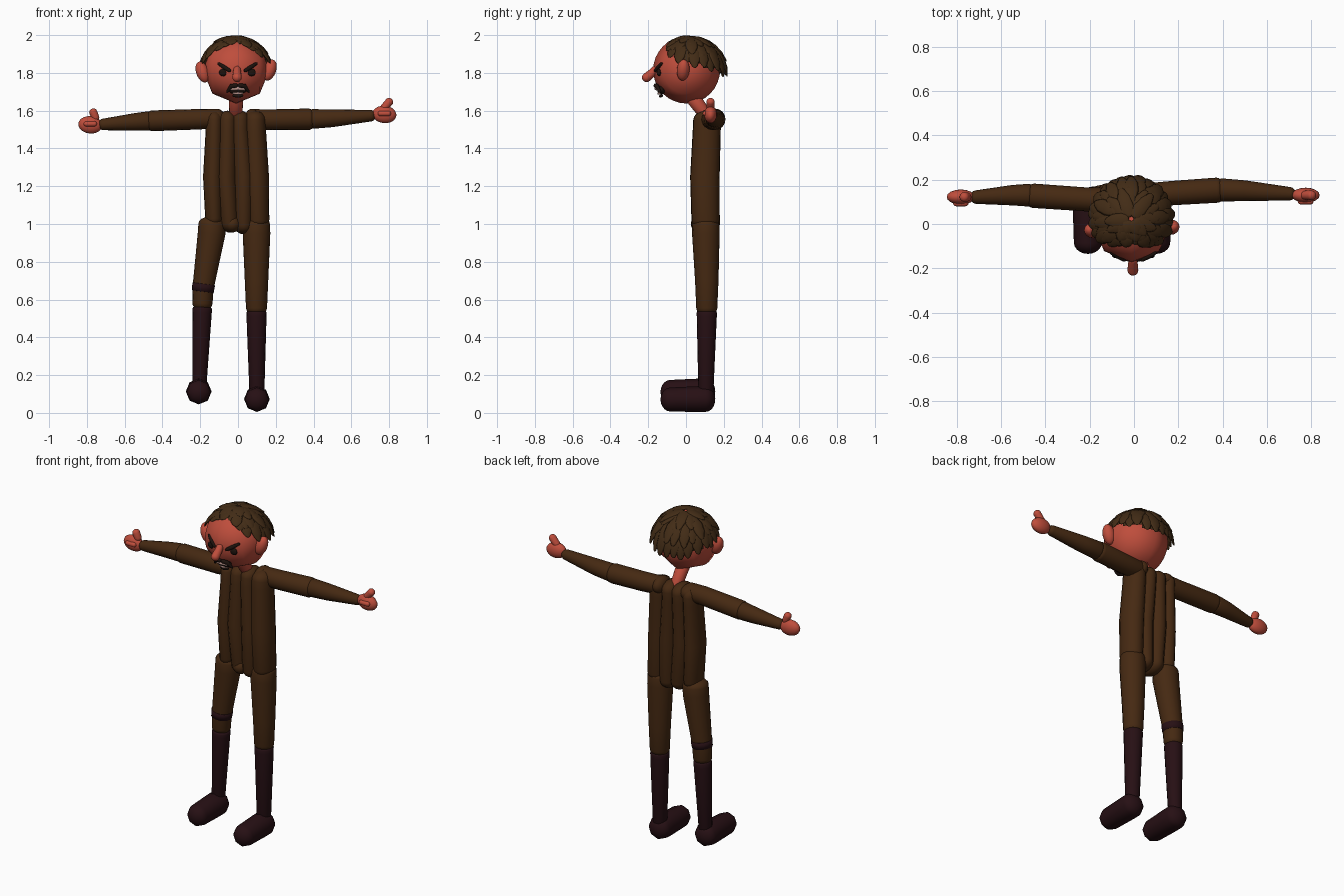
import bpy, bmesh, math, random
from mathutils import Vector, Matrix

if "Cube" in bpy.data.objects:
    bpy.data.objects.remove(bpy.data.objects["Cube"])
random.seed(4)


def material(name, rgb):
    m = bpy.data.materials.new(name)
    m.use_nodes = True
    m.diffuse_color = (*rgb, 1)
    m.node_tree.nodes["Principled BSDF"].inputs["Base Color"].default_value = (*rgb, 1)
    return m


SKIN = material("red skin", (0.52, 0.075, 0.045))
SUIT = material("brown cloth", (0.06, 0.022, 0.006))
BOOT = material("dark maroon", (0.02, 0.005, 0.007))
HAIR = material("brown hair", (0.055, 0.025, 0.008))
INK = material("dark brown", (0.012, 0.006, 0.004))
TEETH = material("pale pink", (0.55, 0.33, 0.29))

X, Y, Z = Vector((1, 0, 0)), Vector((0, 1, 0)), Vector((0, 0, 1))


def finish(name, bm, mat):
    bmesh.ops.recalc_face_normals(bm, faces=bm.faces)
    me = bpy.data.meshes.new(name)
    bm.to_mesh(me)
    bm.free()
    me.materials.append(mat)
    me.shade_smooth()
    ob = bpy.data.objects.new(name, me)
    bpy.context.collection.objects.link(ob)
    return ob


def sweep(bm, points, radii, cap, ref=Y, segs=16):
    """Round-ended tube through points; radii are (side, along ref) pairs."""
    pts = [Vector(p) for p in points]
    rads = [Vector(r) if isinstance(r, tuple) else Vector((r, r)) for r in radii]
    dist = [0.0]
    for a, b in zip(pts, pts[1:]):
        dist.append(dist[-1] + (b - a).length)
    total = dist[-1]
    ends = [(cap * (1 - math.cos(a)), math.sin(a)) for a in
            (i * math.pi / 10 for i in range(1, 6))]
    stations = ends + [(d, 1) for d in dist if cap * 1.05 < d < total - cap * 1.05]
    stations += [(total - d, s) for d, s in reversed(ends)]
    rings = []
    for d, s in stations:
        i = max(k for k in range(len(pts) - 1) if dist[k] <= d)
        t = (d - dist[i]) / (dist[i + 1] - dist[i])
        near = i if t < 0.5 else i + 1
        axis = pts[min(near + 1, len(pts) - 1)] - pts[max(near - 1, 0)]
        side = axis.cross(ref).normalized()
        deep = side.cross(axis).normalized()
        c, r = pts[i].lerp(pts[i + 1], t), rads[i].lerp(rads[i + 1], t) * s
        rings.append([bm.verts.new(c + side * r.x * math.cos(a) + deep * r.y * math.sin(a))
                      for a in (math.tau * k / segs for k in range(segs))])
    tips = [bm.verts.new(pts[0]), bm.verts.new(pts[-1])]
    for k in range(segs):
        n = (k + 1) % segs
        for p, q in zip(rings, rings[1:]):
            bm.faces.new((p[k], p[n], q[n], q[k]))
        bm.faces.new((tips[0], rings[0][n], rings[0][k]))
        bm.faces.new((tips[1], rings[-1][k], rings[-1][n]))


def tube(name, points, radii, mat, cap=0.03, ref=Y, segs=16):
    bm = bmesh.new()
    sweep(bm, points, radii, cap, ref, segs)
    return finish(name, bm, mat)


def ball(name, loc, size, mat, rot=(0, 0, 0), u=16, v=10):
    bm = bmesh.new()
    bmesh.ops.create_uvsphere(bm, u_segments=u, v_segments=v, radius=1)
    ob = finish(name, bm, mat)
    ob.location, ob.scale, ob.rotation_euler = loc, size, rot
    return ob


# Torso built from upright sausages
sausages = [("torso_right", -0.125, -0.133, -0.125, 0.046, 0.072, 0.98),
            ("torso_mid_right", -0.055, -0.062, -0.04, 0.05, 0.074, 0.955),
            ("torso_mid_left", 0.012, 0.03, 0.03, 0.05, 0.074, 0.945),
            ("torso_left", 0.09, 0.1, 0.108, 0.058, 0.072, 0.97)]
for name, x0, x1, x2, rx, ry, low in sausages:
    tube(name, [(x0, 0.115, 1.6), (x0, 0.11, 1.5), (x1, 0.1, 1.25), (x2, 0.105, low)],
         [(rx, ry), (rx, ry), (rx + 0.006, ry + 0.004), (rx, ry)], SUIT, 0.05)
ball("crotch", (-0.03, 0.08, 1.0), (0.045, 0.055, 0.045), SUIT)

# Arms
tube("right_upper_arm", [(-0.07, 0.115, 1.56), (-0.2, 0.11, 1.555), (-0.49, 0.13, 1.545)],
     [0.05, 0.054, 0.055], SUIT, 0.035)
tube("right_forearm", [(-0.45, 0.13, 1.547), (-0.55, 0.13, 1.54), (-0.74, 0.12, 1.525)],
     [0.053, 0.046, 0.028], SUIT, 0.025)
tube("left_upper_arm", [(0.05, 0.13, 1.555), (0.18, 0.14, 1.552), (0.41, 0.155, 1.555)],
     [0.053, 0.055, 0.057], SUIT, 0.035)
tube("left_forearm", [(0.37, 0.155, 1.555), (0.5, 0.15, 1.56), (0.73, 0.135, 1.575)],
     [0.053, 0.047, 0.028], SUIT, 0.025)
ball("left_shoulder", (0.075, 0.13, 1.56), (0.04, 0.065, 0.05), SUIT)
ball("right_shoulder", (-0.11, 0.12, 1.56), (0.05, 0.06, 0.045), SUIT)

# Hands with raised thumbs
for side, s, x, y, z in (("right", -1, -0.782, 0.122, 1.525), ("left", 1, 0.775, 0.13, 1.58)):
    ball(side + "_hand", (x, y, z), (0.064, 0.034, 0.046), SKIN, (0, 0.1, 0))
    tube(side + "_thumb", [(x - 0.015, y, z + 0.02), (x + 0.03 * (0.5 + s * 0.8), y, z + 0.082)]
         if s > 0 else [(x + 0.035, y, z + 0.02), (x + 0.008, y, z + 0.085)],
         [0.02, 0.022], SKIN, 0.02)
    tube(side + "_finger", [(x - 0.035, y - 0.028, z + 0.005), (x + 0.035, y - 0.028, z + 0.005)],
         [0.014, 0.014], SKIN, 0.014)

# Legs
tube("right_thigh", [(-0.135, 0.105, 1.04), (-0.14, 0.105, 0.95), (-0.185, 0.11, 0.66),
                     (-0.19, 0.11, 0.54)], [0.072, 0.073, 0.056, 0.052], SUIT, 0.04)
tube("left_thigh", [(0.098, 0.105, 1.04), (0.098, 0.105, 0.95), (0.098, 0.11, 0.7),
                    (0.098, 0.11, 0.515)], [0.07, 0.073, 0.062, 0.054], SUIT, 0.04)
tube("right_knee_band", [(-0.181, 0.11, 0.685), (-0.187, 0.11, 0.64)],
     [0.0605, 0.058], BOOT, 0.003)
tube("right_shin", [(-0.187, 0.11, 0.57), (-0.19, 0.11, 0.53), (-0.205, 0.105, 0.13)],
     [0.052, 0.051, 0.037], BOOT, 0.02)
tube("left_shin", [(0.098, 0.11, 0.55), (0.098, 0.11, 0.51), (0.1, 0.105, 0.09)],
     [0.054, 0.053, 0.039], BOOT, 0.02)
for side, x, z in (("right", -0.208, 0.11), ("left", 0.1, 0.07)):
    tube(side + "_foot", [(x, 0.155, z + 0.005), (x, 0.06, z + 0.003), (x, -0.135, z)],
         [0.068, 0.068, 0.062], BOOT, 0.05, Z, 8)

# Neck and faceted-profile head
tube("neck", [(-0.012, 0.125, 1.55), (-0.01, 0.02, 1.69)], [0.033, 0.04], SKIN, 0.01)
ball("head", (-0.01, 0.003, 1.815), (0.177, 0.177, 0.177), SKIN, (0, math.pi / 2, 0), 32, 4)
for side, s, y, z in (("right", -1, -0.03, 1.805), ("left", 1, -0.015, 1.815)):
    ball(side + "_ear", (-0.01 + s * 0.178, y, z), (0.034, 0.034, 0.058), SKIN,
         (0, s * 0.35, s * 0.3))
tube("nose", [(-0.005, -0.15, 1.835), (-0.005, -0.18, 1.8), (-0.005, -0.227, 1.76)],
     [0.017, 0.022, 0.026], SKIN, 0.025, X)

# Brows, eyes and mouth
for side, s in (("right", -1), ("left", 1)):
    tube(side + "_brow", [(-0.003 + s * 0.105, -0.126, 1.853), (-0.003 + s * 0.07, -0.148, 1.83),
                          (-0.003 + s * 0.035, -0.166, 1.808)],
         [(0.007, 0.008), (0.011, 0.009), (0.009, 0.008)], INK, 0.01)
    ball(side + "_eye", (-0.003 + s * 0.075, -0.143, 1.802), (0.022, 0.012, 0.02), INK)
    tube(side + "_moustache", [(0, -0.162, 1.734), (s * 0.035, -0.155, 1.73),
                               (s * 0.06, -0.135, 1.695)], [0.012, 0.012, 0.006], INK, 0.012)
ball("mouth", (-0.002, -0.13, 1.71), (0.048, 0.022, 0.024), INK)
tube("upper_teeth", [(-0.043, -0.146, 1.715), (0, -0.158, 1.718), (0.04, -0.146, 1.715)],
     [0.009, 0.01, 0.009], TEETH, 0.01)
tube("lower_teeth", [(-0.03, -0.136, 1.693), (0, -0.145, 1.692), (0.028, -0.136, 1.693)],
     [0.006, 0.007, 0.006], TEETH, 0.01)
tube("lower_lip", [(-0.03, -0.127, 1.68), (0, -0.135, 1.677), (0.028, -0.127, 1.68)],
     [0.007, 0.008, 0.007], INK, 0.01)

# Hair: overlapping flat locks swept down from the crown
CROWN = Vector((-0.013, 0.02, 1.802))
R = 0.185


def on_scalp(azimuth, polar, radius):
    """Azimuth zero faces the front."""
    return CROWN + radius * Vector((math.sin(polar) * math.sin(azimuth),
                                    -math.sin(polar) * math.cos(azimuth), math.cos(polar)))


def hairline(azimuth):
    back = (1 - math.cos(azimuth)) / 2
    low = math.radians(62 + 34 * back)
    forward = math.cos(azimuth)
    if forward > 0:
        low = min(low, math.asin(min(1, 0.115 / (R * max(forward, 0.01)))))
    return low


bm = bmesh.new()
for start, stop, count in ((0.55, 1.0, 26), (0.32, 0.78, 22), (0.04, 0.5, 16)):
    for k in range(count):
        az = math.tau * (k + random.uniform(-0.25, 0.25)) / count
        line = hairline(az) * random.uniform(0.95, 1.05)
        a, b = line * start, line * stop
        lift = random.uniform(0, 0.006)
        path = [on_scalp(az, a + (b - a) * t, R + lift + 0.012 * t * t * line / 1.6)
                for t in (0, 0.3, 0.65, 1)]
        width = 0.034
        sweep(bm, path, [(width * 0.7, 0.006), (width, 0.008), (width * 0.9, 0.007),
                         (width * 0.3, 0.003)], 0.012,
              on_scalp(az, (a + b) / 2, 1) - CROWN, 8)
finish("hair_locks", bm, HAIR)

# Scalp cap filling the gaps between locks
bm = bmesh.new()
bmesh.ops.create_uvsphere(bm, u_segments=32, v_segments=24, radius=R - 0.002)
bare = []
for v in bm.verts:
    polar = math.acos(max(-1, min(1, v.co.z / (R - 0.002))))
    if polar > hairline(math.atan2(v.co.x, -v.co.y)) * 0.97:
        bare.append(v)
bmesh.ops.delete(bm, geom=bare, context="VERTS")
bmesh.ops.transform(bm, matrix=Matrix.Translation(CROWN), verts=bm.verts)
finish("hair_cap", bm, HAIR)
